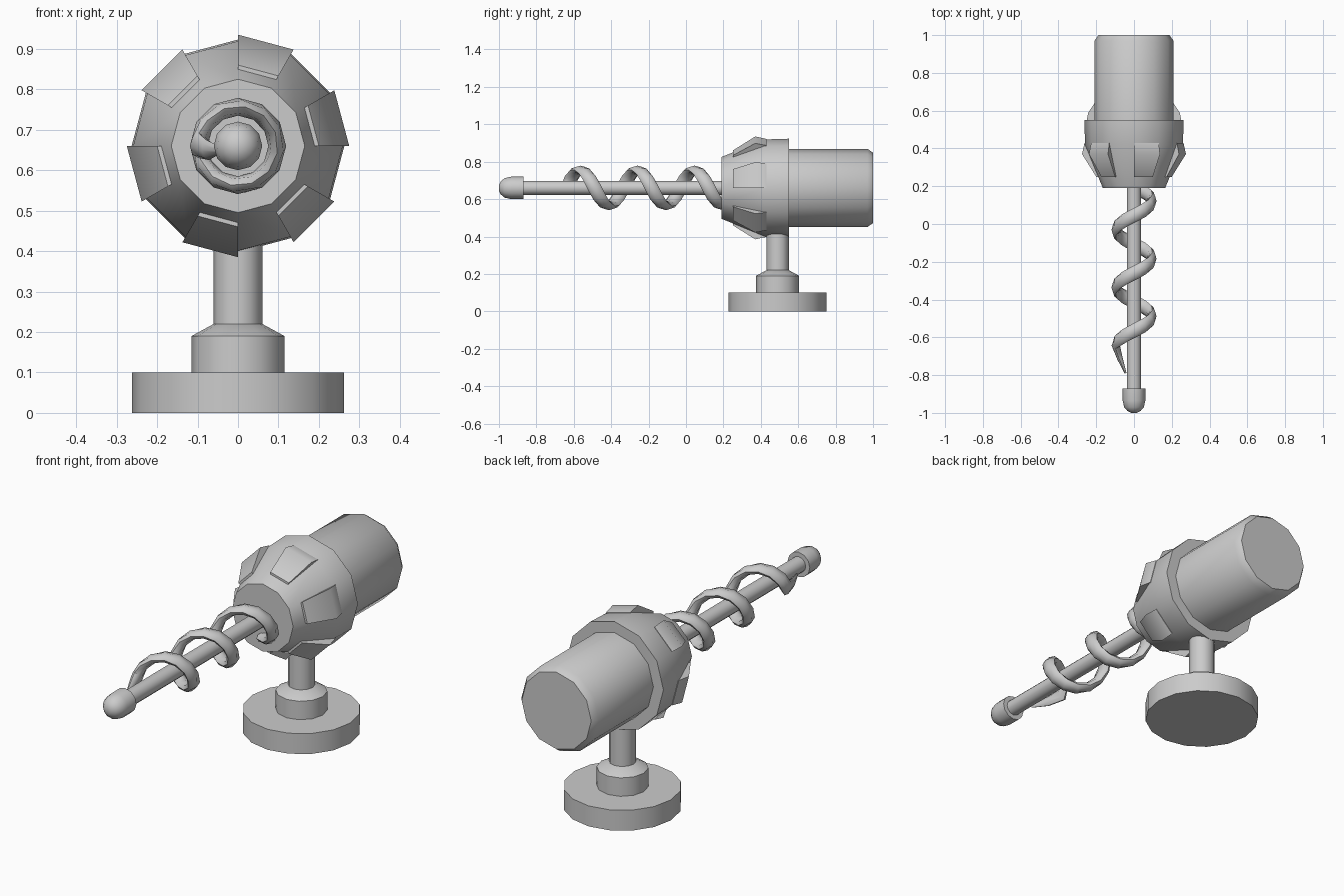
import bpy, bmesh
from math import sin, cos, pi, radians
from mathutils import Vector

if "Cube" in bpy.data.objects:
    bpy.data.objects.remove(bpy.data.objects["Cube"])

AXIS_Z = 0.66   # height of the drill axis
STAND_Y = 0.49  # centre of the stand


def finish(name, bm, angle=40):
    bmesh.ops.recalc_face_normals(bm, faces=bm.faces)
    mesh = bpy.data.meshes.new(name)
    bm.to_mesh(mesh)
    bm.free()
    ob = bpy.data.objects.new(name, mesh)
    bpy.context.collection.objects.link(ob)
    bpy.ops.object.select_all(action='DESELECT')
    bpy.context.view_layer.objects.active = ob
    ob.select_set(True)
    bpy.ops.object.shade_smooth_by_angle(angle=radians(angle))
    return ob


def along_y(r, a, h):
    return Vector((r * cos(a), h, AXIS_Z + r * sin(a)))


def along_z(r, a, h):
    return Vector((r * cos(a), STAND_Y + r * sin(a), h))


def loft(bm, rings):
    """Skin a list of closed rings and cap both ends."""
    rows = [[bm.verts.new(p) for p in ring] for ring in rings]
    for a, b in zip(rows, rows[1:]):
        for i in range(len(a)):
            j = (i + 1) % len(a)
            bm.faces.new((a[i], a[j], b[j], b[i]))
    bm.faces.new(rows[0])
    bm.faces.new(rows[-1])


def lathe(name, profile, place, sides=12, angle=40):
    """profile: (position along axis, radius)"""
    bm = bmesh.new()
    loft(bm, [[place(r, 2 * pi * i / sides, h) for i in range(sides)]
              for h, r in profile])
    return finish(name, bm, angle)


# Stand
lathe("base_disc", [(0, 0.262), (0.05, 0.262), (0.1, 0.262)], along_z, 16)
lathe("stand_collar", [(0.1, 0.115), (0.19, 0.115), (0.22, 0.06)], along_z, 12, 50)
lathe("stand_post", [(0.2, 0.06), (0.45, 0.06)], along_z)

# Head and motor housing
lathe("drill_head", [(0.19, 0.165), (0.42, 0.259), (0.55, 0.263)], along_y)
lathe("motor_housing", [(0.5, 0.209), (0.97, 0.209), (1.0, 0.188)], along_y, 12, 50)

# Studs on every other facet of the head
stud = [(0.25, 0.18), (0.25, 0.2), (0.37, 0.275), (0.43, 0.262), (0.43, 0.235)]
bm = bmesh.new()
for k in range(6):
    a = radians(60 * k)
    loft(bm, [[along_y(r, a + d, h) for h, r in stud] for d in (0, radians(30))])
finish("head_studs", bm, 50)

# Shaft and rounded tip
lathe("drill_shaft", [(-0.9, 0.038), (0.22, 0.038)], along_y)
lathe("drill_tip", [(-0.87, 0.06), (-0.935, 0.06), (-0.97, 0.052),
                    (-0.99, 0.035), (-1.0, 0.015)], along_y, 12, 60)


# Spiral blade: lens section swept on a helix, tapered to a point on the shaft
def helix(y):
    phi = 2 * pi * (y + 0.565) / 0.305
    return along_y(0.097, pi / 2 - phi, y)


path = [(Vector((-0.045, -0.79, AXIS_Z - 0.01)), 0.25),
        (Vector((-0.075, -0.71, AXIS_Z - 0.01)), 0.7)]
step = 0.305 / 12
path += [(helix(-0.641 + i * step), 1.0) for i in range(34)]
rings = []
for i, (p, s) in enumerate(path):
    t = (path[min(i + 1, len(path) - 1)][0] - path[max(i - 1, 0)][0]).normalized()
    out = Vector((p.x, 0, p.z - AXIS_Z))
    out = (out - t * out.dot(t)).normalized()
    side = t.cross(out)
    rings.append([p + s * (out * 0.022 * cos(2 * pi * k / 8)
                           + side * 0.036 * sin(2 * pi * k / 8)) for k in range(8)])
bm = bmesh.new()
loft(bm, rings)
finish("spiral_blade", bm, 60)
